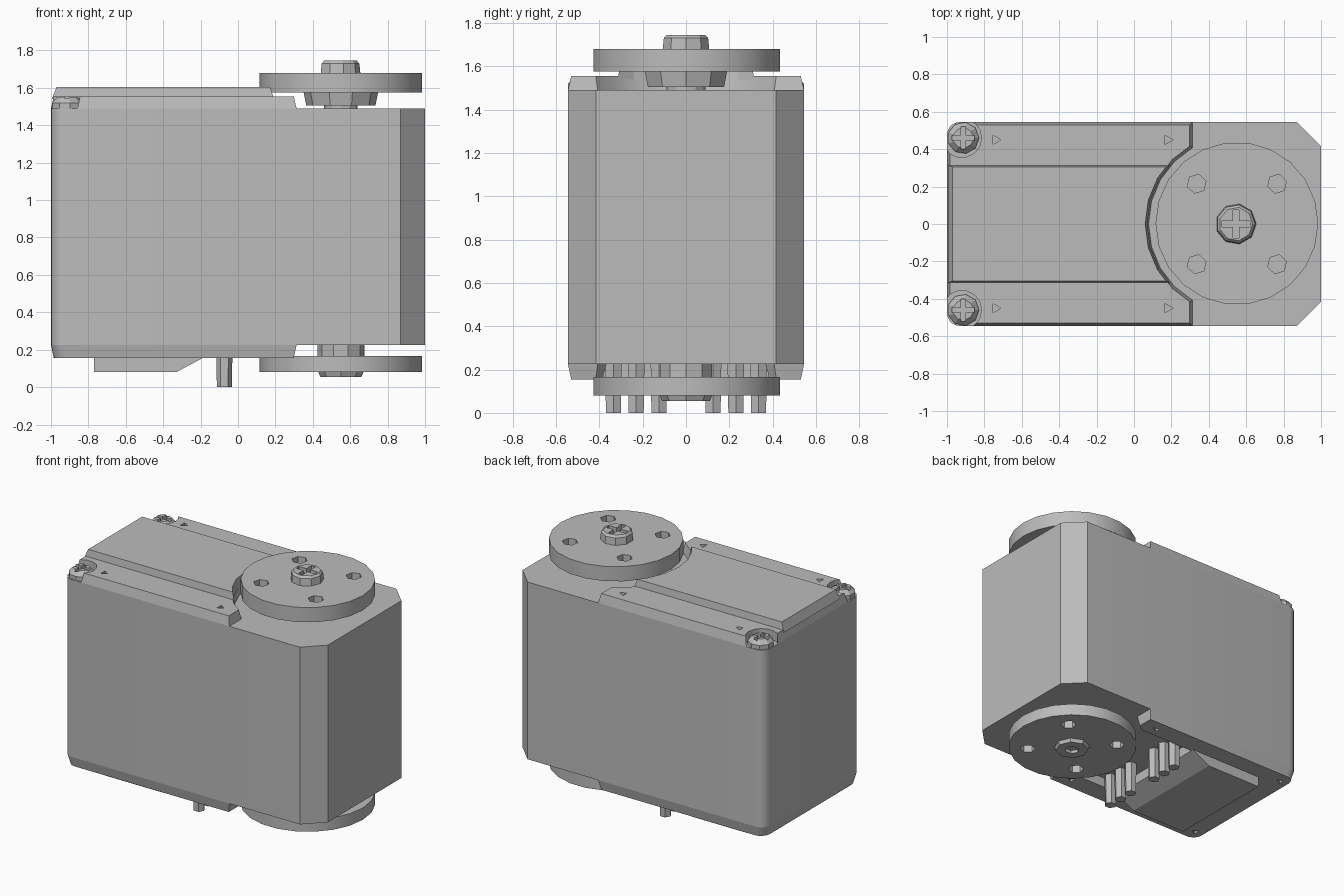
import bpy, bmesh
from math import pi, sin, cos
from mathutils import Matrix

if "Cube" in bpy.data.objects:
    bpy.data.objects.remove(bpy.data.objects["Cube"], do_unlink=True)

grey = bpy.data.materials.new("mid grey")
grey.use_nodes = True
colour = (0.5, 0.5, 0.5, 1)
grey.diffuse_color = colour
grey.node_tree.nodes["Principled BSDF"].inputs["Base Color"].default_value = colour

HX = 0.55           # axis of both horns
W = 0.545           # half width of the case


def finish(name, bm):
    bmesh.ops.recalc_face_normals(bm, faces=bm.faces)
    mesh = bpy.data.meshes.new(name)
    bm.to_mesh(mesh)
    bm.free()
    mesh.materials.append(grey)
    obj = bpy.data.objects.new(name, mesh)
    bpy.context.collection.objects.link(obj)
    return obj


def loft(name, rings):
    """Join matching rings of 3D points and cap both ends."""
    bm = bmesh.new()
    loops = [[bm.verts.new(p) for p in ring] for ring in rings]
    for a, b in zip(loops, loops[1:]):
        for i in range(len(a)):
            j = (i + 1) % len(a)
            bm.faces.new((a[i], a[j], b[j], b[i]))
    bm.faces.new(loops[0])
    bm.faces.new(loops[-1])
    return finish(name, bm)


def disc(name, x, y, levels, sides, turn=0.0):
    """Turned part: levels are (height, radius)."""
    return loft(name, [[(x + r * cos(turn + 2 * pi * i / sides),
                         y + r * sin(turn + 2 * pi * i / sides), z)
                        for i in range(sides)] for z, r in levels])


def box(name, x0, x1, y0, y1, z0, z1):
    return loft(name, [[(x0, y0, z), (x1, y0, z), (x1, y1, z), (x0, y1, z)] for z in (z0, z1)])


def cut(obj, cutter):
    mod = obj.modifiers.new("cut", "BOOLEAN")
    mod.operation = "DIFFERENCE"
    mod.solver = "EXACT"
    mod.object = cutter
    bpy.context.view_layer.objects.active = obj
    bpy.ops.object.modifier_apply(modifier=mod.name)
    bpy.data.objects.remove(cutter, do_unlink=True)


def outline(z, inset, front):
    """Case plan with a rounded rear; front lists the half profile at +x."""
    w, r = W - inset, 0.07
    rear = [(-1 + inset + r - r * cos(a), w - r + r * sin(a))
            for a in (i * pi / 10 for i in range(6))]
    half = rear + front(w)
    return [(x, y, z) for x, y in half] + [(x, -y, z) for x, y in reversed(half)]


# Main case, chamfered at the horn end
body_front = lambda w: [(0.87, w), (1, 0.415)]
body = loft("case_body", [outline(z, 0, body_front) for z in (0.225, 1.49)])

# Upper and lower lids with a round clearance for the horn
for name, z0, z1 in (("upper_lid", 1.49, 1.555), ("lower_lid", 0.225, 0.155)):
    lid = loft(name, [outline(z0, 0, lambda w: [(0.313, w)]),
                      outline(z1, 0.015, lambda w: [(0.298, w)])])
    d = 1 if z1 > z0 else -1
    cut(lid, disc("horn_clearance", HX, 0, [(z0 - d * 0.05, 0.46), (z1 + d * 0.05, 0.5)], 24))
    for s in (-1, 1):
        for x in ((-0.74, 0.18) if d > 0 else (-0.92, 0.18)):
            cut(lid, disc("rivet_hole", x, s * 0.45, [(z1 - d * 0.03, 0.028), (z1 + d * 0.03, 0.028)], 3))
        if d > 0:
            # Corner pocket around each lid screw
            cut(lid, disc("screw_pocket", -0.92, s * 0.46, [(1.4, 0.105), (1.6, 0.105)], 14))
            cut(lid, box("pocket_corner", -1.1, -0.92, min(s * 0.46, s * 0.7),
                         max(s * 0.46, s * 0.7), 1.4, 1.6))
    if d < 0:
        cut(lid, box("pin_pocket", -0.19, 0.26, -0.38, 0.38, 0.1, 0.3))

# Raised label strip along the top
strip = loft("raised_top_strip", [[(x, -y, z), (0.3, -y, z), (0.3, y, z), (x, y, z)]
                                  for x, y, z in ((-0.995, 0.315, 1.54), (-0.97, 0.305, 1.605))])
cut(strip, disc("strip_clearance", HX, 0, [(1.4, 0.456), (1.7, 0.506)], 24))

# Connector cover underneath, sloping toward the pins
cover_profile = ((-0.77, 0.165), (-0.77, 0.08), (-0.33, 0.08), (-0.19, 0.155), (-0.19, 0.165))
loft("connector_cover", [[(x, y, z) for x, z in cover_profile] for y in (-0.4, 0.4)])

# Two groups of three connector pins
for s in (-1, 1):
    for k in range(3):
        disc("connector_pin", -0.073, s * (0.125 + k * 0.105), [(0.0, 0.04), (0.23, 0.044)], 6)


def cross_screw(name, x, y, levels, size):
    """Domed screw head with a cross recess at its last level."""
    head = disc(name, x, y, levels, 9)
    z = levels[-1][0]
    d = 1 if z > levels[0][0] else -1
    lo, hi = sorted((z - d * 0.035, z + d * 0.05))
    a, b = size, size * 0.22
    cut(head, box("slot", x - a, x + a, y - b, y + b, lo, hi))
    cut(head, box("slot", x - b, x + b, y - a, y + a, lo, hi))


for s in (-1, 1):
    cross_screw("lid_screw", -0.913, s * 0.46, [(1.48, 0.085), (1.52, 0.085), (1.552, 0.055)], 0.06)

# Drive horn on top and idler horn below
for name, z0, z1 in (("drive_horn", 1.575, 1.68), ("idler_horn", 0.165, 0.08)):
    horn = disc(name, HX, 0.003, [(z0, 0.435), (z1, 0.435)], 22)
    d = 1 if z1 > z0 else -1
    for sx in (-1, 1):
        for sy in (-1, 1):
            cut(horn, disc("mount_hole", HX + sx * 0.215, sy * 0.215,
                           [(z1 - d * 0.06, 0.052), (z1 + d * 0.05, 0.052)], 6, 0.3))

disc("drive_hub", HX, 0, [(1.505, 0.185), (1.58, 0.2)], 10)
disc("drive_shaft", HX, 0, [(1.48, 0.09), (1.51, 0.09)], 12)
disc("idler_hub", HX, 0, [(0.16, 0.125), (0.23, 0.125)], 10)
cross_screw("drive_horn_screw", HX - 0.005, 0, [(1.67, 0.11), (1.73, 0.104), (1.745, 0.09)], 0.075)
idler_screw = disc("idler_horn_screw", HX, 0, [(0.09, 0.125), (0.055, 0.11)], 8)
cut(idler_screw, disc("socket", HX, 0, [(0.03, 0.05), (0.078, 0.05)], 6))

# Keep flat faces crisp and the rounded rear edges smooth
bpy.ops.object.select_all(action="DESELECT")
for obj in bpy.data.objects:
    if obj.type == "MESH" and obj.name.startswith(("case_body", "lower_lid", "upper_lid", "drive_horn", "idler_horn")):
        obj.select_set(True)
        bpy.context.view_layer.objects.active = obj
bpy.ops.object.shade_smooth_by_angle(angle=pi / 7)
